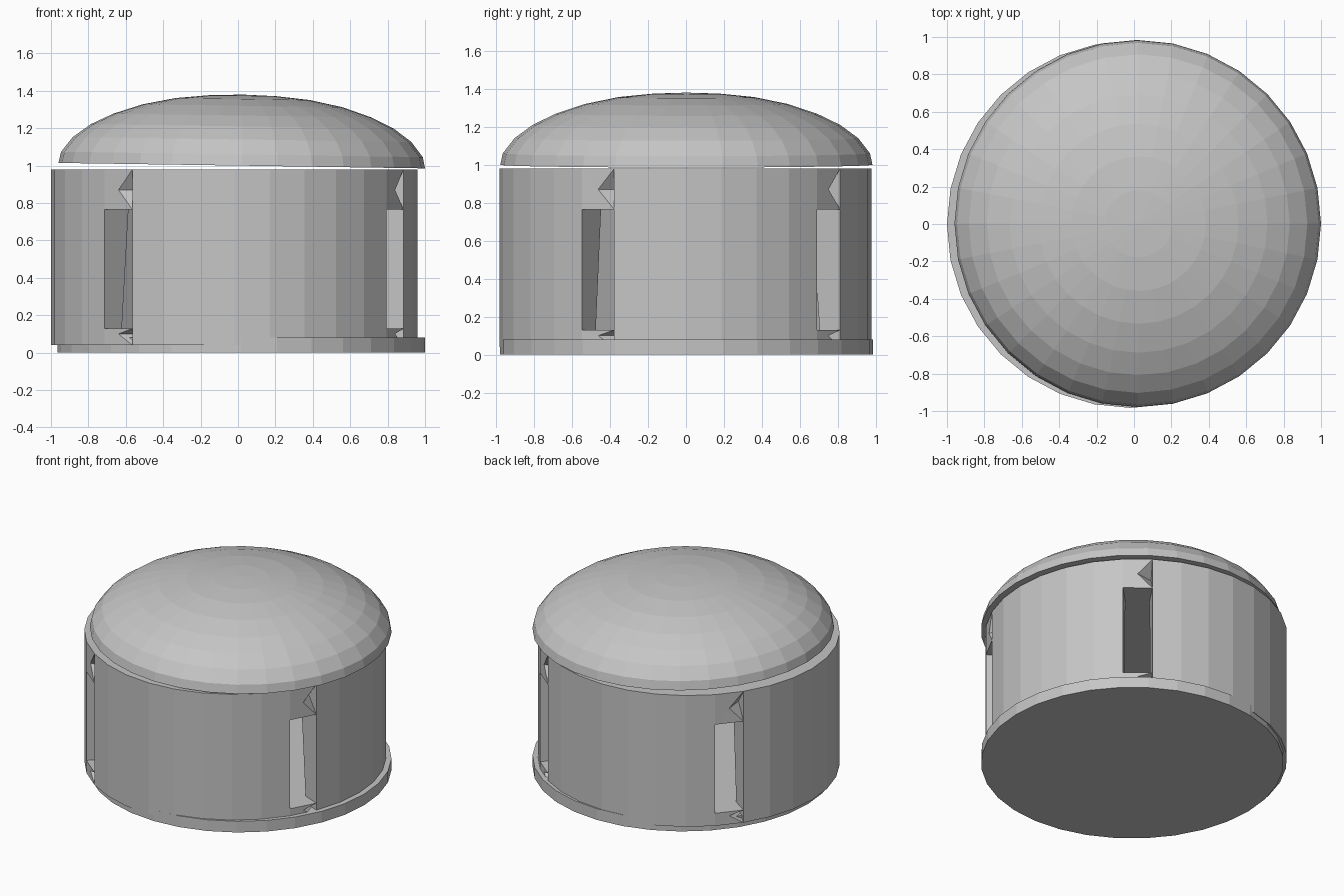
import bpy, bmesh
from math import cos, sin, pi, radians
from mathutils import Matrix

if "Cube" in bpy.data.objects:
    bpy.data.objects.remove(bpy.data.objects["Cube"])

SIDES = 32
STEP = 2 * pi / SIDES
SLOTS = {4, 12, 20, 29}          # facets that carry a vertical slot

grey = bpy.data.materials.new("plain grey")
grey.diffuse_color = (0.56, 0.56, 0.56, 1)
grey.use_nodes = True
grey.node_tree.nodes["Principled BSDF"].inputs["Base Color"].default_value = grey.diffuse_color


def finish(bm, name, location):
    bmesh.ops.remove_doubles(bm, verts=bm.verts, dist=1e-5)
    bmesh.ops.recalc_face_normals(bm, faces=bm.faces)
    mesh = bpy.data.meshes.new(name)
    bm.to_mesh(mesh)
    bm.free()
    mesh.materials.append(grey)
    obj = bpy.data.objects.new(name, mesh)
    obj.location = location
    bpy.context.collection.objects.link(obj)
    return obj


def polar(r, step, z):
    return (r * cos(step * STEP), r * sin(step * STEP), z)


def face(bm, *points):
    bm.faces.new([bm.verts.new(p) for p in points])


def lathe(bm, profile):
    """Revolve (radius, z) points; the first ring is capped, the last is the apex."""
    face(bm, *[polar(profile[0][0], i, profile[0][1]) for i in range(SIDES)])
    for (r0, z0), (r1, z1) in zip(profile, profile[1:]):
        for i in range(SIDES):
            if r1 == 0:
                face(bm, polar(r0, i, z0), polar(r0, i + 1, z0), (0, 0, z1))
            else:
                face(bm, polar(r0, i, z0), polar(r0, i + 1, z0),
                     polar(r1, i + 1, z1), polar(r1, i, z1))


# Base disc
bm = bmesh.new()
bmesh.ops.create_cone(bm, cap_ends=True, segments=SIDES, radius1=0.982, radius2=0.982,
                      depth=0.08, matrix=Matrix.Translation((0, 0, 0.04)))
finish(bm, "base_disc", (0.0165, 0.002, 0))

# Hollow drum body with slots opening into a tapered cavity
R, Z0, Z1 = 0.98, 0.04, 0.98
FLOOR, CEIL = 0.13, 0.765
RF, RC = 0.85, 0.80              # cavity radius at floor and ceiling
bm = bmesh.new()
for z, r in ((Z0, R), (Z1, R), (FLOOR, RF), (CEIL, RC)):
    face(bm, *[polar(r, i, z) for i in range(SIDES)])


def notched_panel(bm, i, edge, ledge, apex):
    """Outer panel beside a slot end, with a V notch in its far side."""
    tip = polar(R * 0.995, i + 0.5, apex)
    deep = polar(0.89, i + 1, apex)
    face(bm, polar(R, i, edge), polar(R, i, ledge), tip)
    face(bm, polar(R, i, edge), tip, polar(R, i + 1, edge))
    face(bm, polar(R, i, ledge), polar(R, i + 1, ledge), tip)
    face(bm, polar(R, i + 1, edge), tip, deep)
    face(bm, polar(R, i + 1, ledge), deep, tip)
    face(bm, polar(R, i + 1, edge), deep, polar(R, i + 1, ledge))


for i in range(SIDES):
    if i not in SLOTS:
        face(bm, polar(R, i, Z0), polar(R, i + 1, Z0), polar(R, i + 1, Z1), polar(R, i, Z1))
        face(bm, polar(RF, i, FLOOR), polar(RF, i + 1, FLOOR),
             polar(RC, i + 1, CEIL), polar(RC, i, CEIL))
        continue
    # slot side walls, then the ledges above and below
    for k in (i, i + 1):
        face(bm, polar(R, k, FLOOR), polar(R, k, CEIL), polar(RC, k, CEIL), polar(RF, k, FLOOR))
    for r, z in ((RF, FLOOR), (RC, CEIL)):
        face(bm, polar(R, i, z), polar(R, i + 1, z), polar(r, i + 1, z), polar(r, i, z))
    notched_panel(bm, i, Z1, CEIL, 0.87)
    notched_panel(bm, i, Z0, FLOOR, 0.10)
finish(bm, "slotted_drum", (-0.02, -0.003, 0))

# Domed lid, tipped slightly and floating above the drum
bm = bmesh.new()
lathe(bm, [(0.98, 0), (0.967, 0.06), (0.905, 0.14), (0.81, 0.21), (0.69, 0.268),
           (0.535, 0.32), (0.36, 0.356), (0.18, 0.374), (0, 0.38)])
lid = finish(bm, "domed_lid", (0.02, 0.002, 1.0))
lid.rotation_euler = (0, radians(0.85), 0)
